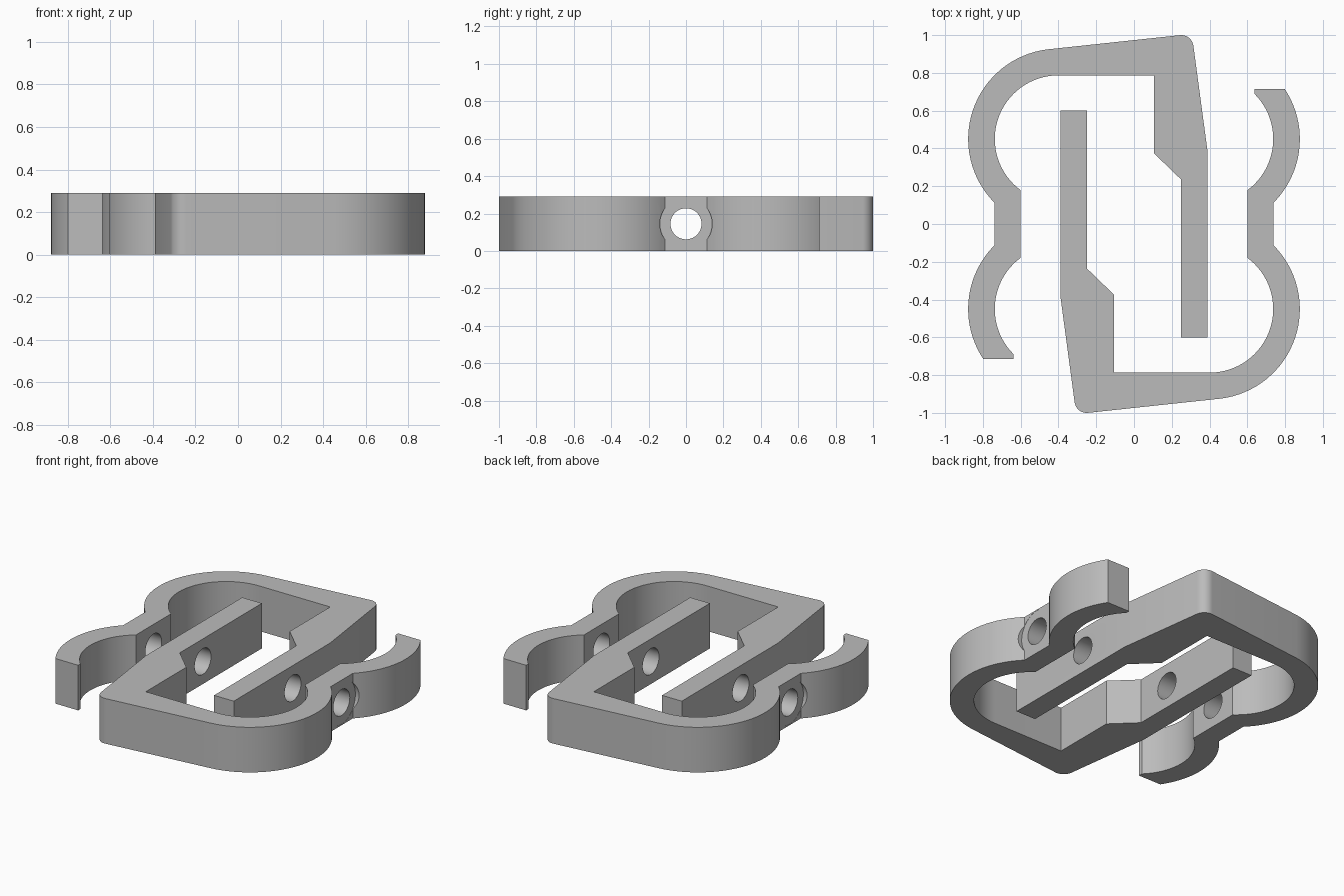
import bpy, bmesh
from math import radians, degrees, atan2, cos, sin, pi

cube = bpy.data.objects.get("Cube")
if cube:
    bpy.data.objects.remove(cube, do_unlink=True)

HEIGHT = 0.29
LOBE_X, LOBE_Y = -0.40, 0.45
OUTER, INNER = 0.478, 0.337

grey = bpy.data.materials.new("plain grey")
grey.use_nodes = True
colour = (0.5, 0.5, 0.5, 1)
grey.diffuse_color = colour
grey.node_tree.nodes["Principled BSDF"].inputs["Base Color"].default_value = colour


def arc(cx, cy, r, start, end, steps=32):
    """Points on an arc, angles in degrees."""
    angles = [radians(start + (end - start) * i / steps) for i in range(steps + 1)]
    return [(cx + r * cos(a), cy + r * sin(a)) for a in angles]


def angle_to(x, y, cy):
    return degrees(atan2(y - cy, x - LOBE_X)) % 360


def clip_outline():
    # Outer edge: hook tip, lower lobe, neck, upper lobe, sloping back, corner
    pts = arc(LOBE_X, -LOBE_Y, OUTER, angle_to(-0.80, -0.715, -LOBE_Y),
              angle_to(-0.735, -0.115, -LOBE_Y))
    pts += arc(LOBE_X, LOBE_Y, OUTER, angle_to(-0.735, 0.115, LOBE_Y), 97)
    pts += arc(0.25, 0.935, 0.065, 97, 8, 10)
    # Long straight bar, chamfered shoulder and inner corner
    pts += [(0.39, 0.38), (0.39, -0.60), (0.25, -0.60), (0.25, 0.235),
            (0.105, 0.375), (0.105, LOBE_Y + INNER)]
    # Inner edge back to the hook tip
    pts += arc(LOBE_X, LOBE_Y, INNER, 90, angle_to(-0.60, 0.18, LOBE_Y))
    pts += arc(LOBE_X, -LOBE_Y, INNER, angle_to(-0.60, -0.18, -LOBE_Y),
               angle_to(-0.637, -0.687, -LOBE_Y))
    pts += [(-0.637, -0.715)]
    return pts


def cut_cylinder(target, radius, x0, x1):
    """Bore a round hole along x through the middle of the target."""
    bpy.ops.mesh.primitive_cylinder_add(
        vertices=64, radius=radius, depth=x1 - x0,
        location=((x0 + x1) / 2, 0, HEIGHT / 2), rotation=(0, pi / 2, 0))
    cutter = bpy.context.object
    cutter.hide_render = True
    mod = target.modifiers.new("bore", "BOOLEAN")
    mod.operation, mod.solver, mod.object = "DIFFERENCE", "EXACT", cutter
    bpy.context.view_layer.objects.active = target
    bpy.ops.object.modifier_apply(modifier=mod.name)
    bpy.data.objects.remove(cutter, do_unlink=True)


# Extruded clip with a bolt hole and a washer recess outside the neck
bm = bmesh.new()
face = bm.faces.new([bm.verts.new((x, y, 0)) for x, y in clip_outline()])
top = bmesh.ops.extrude_face_region(bm, geom=[face])["geom"]
bmesh.ops.translate(bm, vec=(0, 0, HEIGHT),
                    verts=[v for v in top if isinstance(v, bmesh.types.BMVert)])
bmesh.ops.recalc_face_normals(bm, faces=bm.faces)
mesh = bpy.data.meshes.new("clip")
bm.to_mesh(mesh)
bm.free()
mesh.materials.append(grey)
left_clip = bpy.data.objects.new("right_clip", mesh)
bpy.context.collection.objects.link(left_clip)
cut_cylinder(left_clip, 0.083, -1, 1)
cut_cylinder(left_clip, 0.14, -1, -0.737)

bpy.ops.object.select_all(action="DESELECT")
left_clip.select_set(True)
bpy.context.view_layer.objects.active = left_clip
bpy.ops.object.shade_smooth_by_angle(angle=radians(30))

# Matching clip turned half way round
other = bpy.data.objects.new("left_clip", mesh)
other.rotation_euler.z = pi
bpy.context.collection.objects.link(other)
